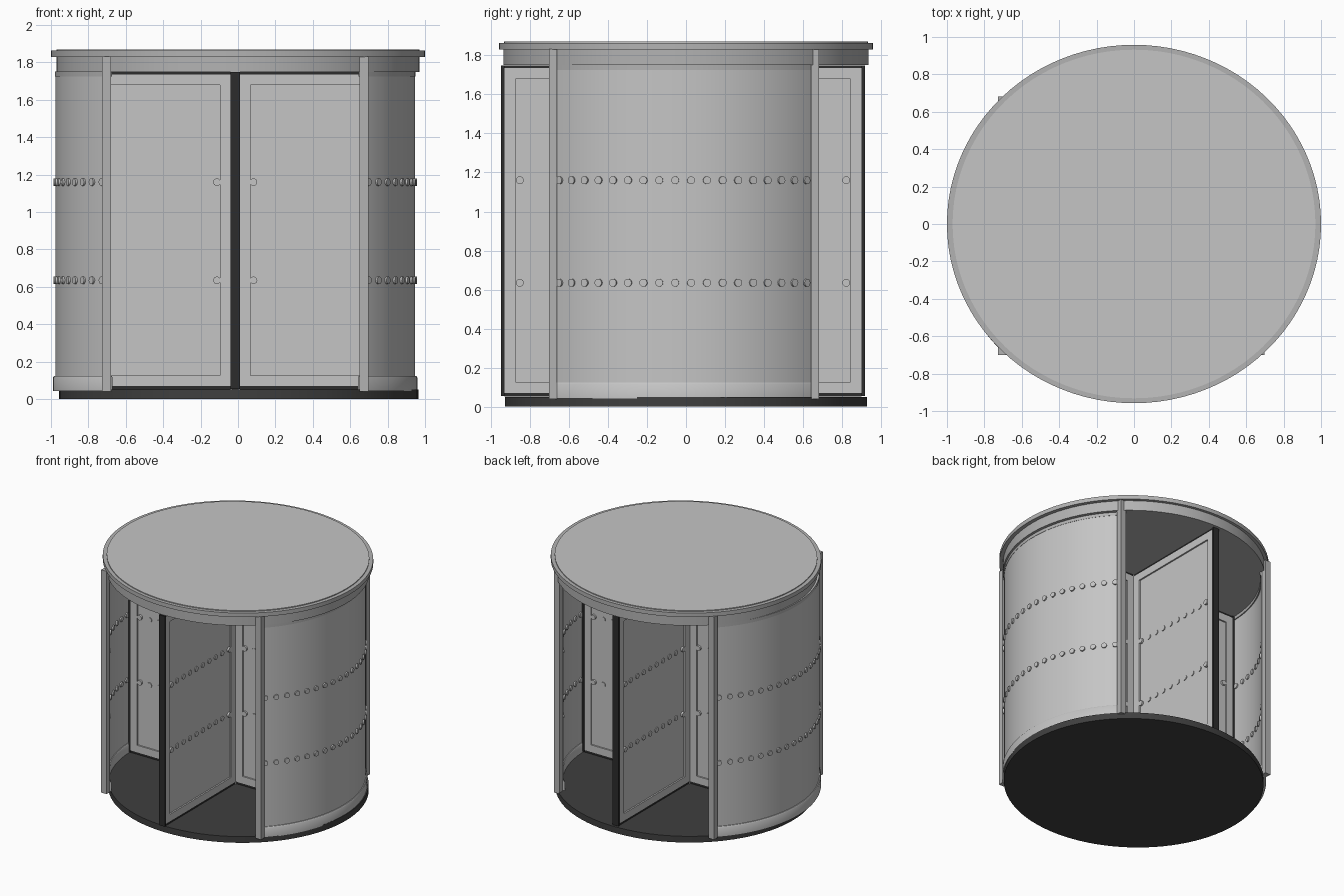
import bpy, bmesh, math
from mathutils import Matrix, Vector

if "Cube" in bpy.data.objects:
    bpy.data.objects.remove(bpy.data.objects["Cube"])


def material(name, v):
    m = bpy.data.materials.new(name)
    m.diffuse_color = (v, v, v, 1)
    m.use_nodes = True
    m.node_tree.nodes["Principled BSDF"].inputs["Base Color"].default_value = m.diffuse_color
    return m


GLASS = material("pale grey glass", 0.56)
METAL = material("grey metal", 0.45)
LIGHT = material("light grey trim", 0.56)
DARK = material("charcoal floor", 0.05)
BLACK = material("black rubber", 0.025)

CX, CY = -0.015, -0.015     # centre of the walls and door wings
YS = 0.97                   # slight flattening front to back


def finish(name, bm, mat, smooth=True):
    bmesh.ops.recalc_face_normals(bm, faces=bm.faces)
    me = bpy.data.meshes.new(name)
    bm.to_mesh(me)
    bm.free()
    ob = bpy.data.objects.new(name, me)
    bpy.context.collection.objects.link(ob)
    me.materials.append(mat)
    if smooth:
        bpy.ops.object.select_all(action='DESELECT')
        ob.select_set(True)
        bpy.context.view_layer.objects.active = ob
        bpy.ops.object.shade_smooth_by_angle(angle=math.radians(35))
    return ob


def disc(name, r, ry, z0, z1, mat, cx=0.0):
    bm = bmesh.new()
    bmesh.ops.create_cone(bm, cap_ends=True, segments=96, radius1=1, radius2=1, depth=1,
                          matrix=Matrix.Translation((cx, 0, (z0 + z1) / 2)) @
                          Matrix.Diagonal((r, ry, z1 - z0, 1)))
    return finish(name, bm, mat)


def arc_wall(name, profile, mid, half, mat, n=40):
    """Sweep a closed (radius, z) profile through an arc."""
    bm = bmesh.new()
    rings = []
    for i in range(n + 1):
        a = mid - half + 2 * half * i / n
        rings.append([bm.verts.new((CX + r * math.cos(a), CY + r * YS * math.sin(a), z))
                      for r, z in profile])
    k = len(profile)
    for p, q in zip(rings, rings[1:]):
        for j in range(k):
            bm.faces.new((p[j], p[(j + 1) % k], q[(j + 1) % k], q[j]))
    bm.faces.new(rings[0])
    bm.faces.new(rings[-1])
    return finish(name, bm, mat)


def add_box(bm, lo, hi, m=Matrix()):
    lo, hi = Vector(lo), Vector(hi)
    s = hi - lo
    bmesh.ops.create_cube(bm, size=1, matrix=m @ Matrix.Translation((lo + hi) / 2) @
                          Matrix.Diagonal((s.x, s.y, s.z, 1)))


def add_dot(bm, m, depth, r=0.02):
    bmesh.ops.create_cone(bm, cap_ends=True, segments=16, radius1=r, radius2=r,
                          depth=depth, matrix=m)


# floor and canopy
disc("floor", 0.96, 0.928, 0.0, 0.05, DARK, 0.004)
disc("canopy_band", 0.97, 0.936, 1.75, 1.835, METAL)
disc("canopy_rim", 1.0, 0.958, 1.83, 1.863, METAL)
disc("canopy_top", 0.97, 0.932, 1.86, 1.87, LIGHT)

# curved side walls with skirting and safety dots
half = math.radians(45)
for side, mid in (("right", 0.0), ("left", math.pi)):
    arc_wall(side + "_wall", [(0.94, 0.045), (0.962, 0.045), (0.962, 1.752), (0.94, 1.752)],
             mid, half, GLASS)
    arc_wall(side + "_skirting",
             [(0.928, 0.042), (0.974, 0.042), (0.974, 0.115), (0.968, 0.124),
              (0.934, 0.124), (0.928, 0.115)], mid, half, LIGHT)
    arc_wall(side + "_wall_head", [(0.932, 1.725), (0.964, 1.725), (0.964, 1.752), (0.932, 1.752)],
             mid, half, METAL)
    bm = bmesh.new()
    for z in (0.635, 1.16):
        for i in range(18):
            a = mid + math.radians(-42.5 + 5 * i)
            m = (Matrix.Translation((CX + 0.951 * math.cos(a), CY + 0.951 * YS * math.sin(a), z)) @
                 Matrix.Rotation(a, 4, 'Z') @ Matrix.Rotation(math.pi / 2, 4, 'Y'))
            add_dot(bm, m, 0.042)
    finish(side + "_wall_dots", bm, GLASS)

# corner posts
for sx in (-1, 1):
    for sy in (-1, 1):
        bm = bmesh.new()
        x, y = CX + sx * 0.688, CY * 0.7 + sy * 0.671
        add_box(bm, (x - 0.024, y - 0.02, 0.04), (x + 0.024, y + 0.02, 1.832))
        finish("%s_%s_post" % ("front" if sy < 0 else "back", "left" if sx < 0 else "right"),
               bm, METAL, False)

# central spindle
bm = bmesh.new()
add_box(bm, (CX - 0.025, CY - 0.025, 0.05), (CX + 0.025, CY + 0.025, 1.752))
finish("spindle", bm, LIGHT, False)

# four door wings
Z0, Z1, T, B = 0.07, 1.735, 0.022, 0.057
for i, (label, R) in enumerate((("right", 0.915), ("back", 0.915),
                                ("left", 0.915), ("front", 0.915))):
    m = Matrix.Translation((CX, CY, 0)) @ Matrix.Rotation(i * math.pi / 2, 4, 'Z')
    # frame stiles and rails
    bm = bmesh.new()
    add_box(bm, (0.025, -T, Z0), (0.025 + B, T, Z1), m)
    add_box(bm, (R - B, -T, Z0), (R, T, Z1), m)
    add_box(bm, (0.025 + B, -T, Z0), (R - B, T, Z0 + B), m)
    add_box(bm, (0.025 + B, -T, Z1 - B), (R - B, T, Z1), m)
    finish(label + "_wing_frame", bm, LIGHT, False)
    # pane
    bm = bmesh.new()
    add_box(bm, (0.025 + B, -0.01, Z0 + B), (R - B, 0.01, Z1 - B), m)
    finish(label + "_wing_pane", bm, GLASS, False)
    # rubber seals on the outer, top and bottom edges
    bm = bmesh.new()
    add_box(bm, (R, -0.026, 0.055), (R + 0.017, 0.026, 1.748), m)
    add_box(bm, (0.025, -0.018, Z1), (R, 0.018, 1.749), m)
    add_box(bm, (0.025, -0.018, 0.052), (R, 0.018, Z0), m)
    finish(label + "_wing_seal", bm, BLACK, False)
    # safety dots
    bm = bmesh.new()
    for z in (0.635, 1.16):
        for k in range(10):
            add_dot(bm, m @ Matrix.Translation((0.098 + 0.082 * k, 0, z)) @
                    Matrix.Rotation(math.pi / 2, 4, 'X'), 0.05 if k in (0, 9) else 0.032)
    finish(label + "_wing_dots", bm, GLASS)
